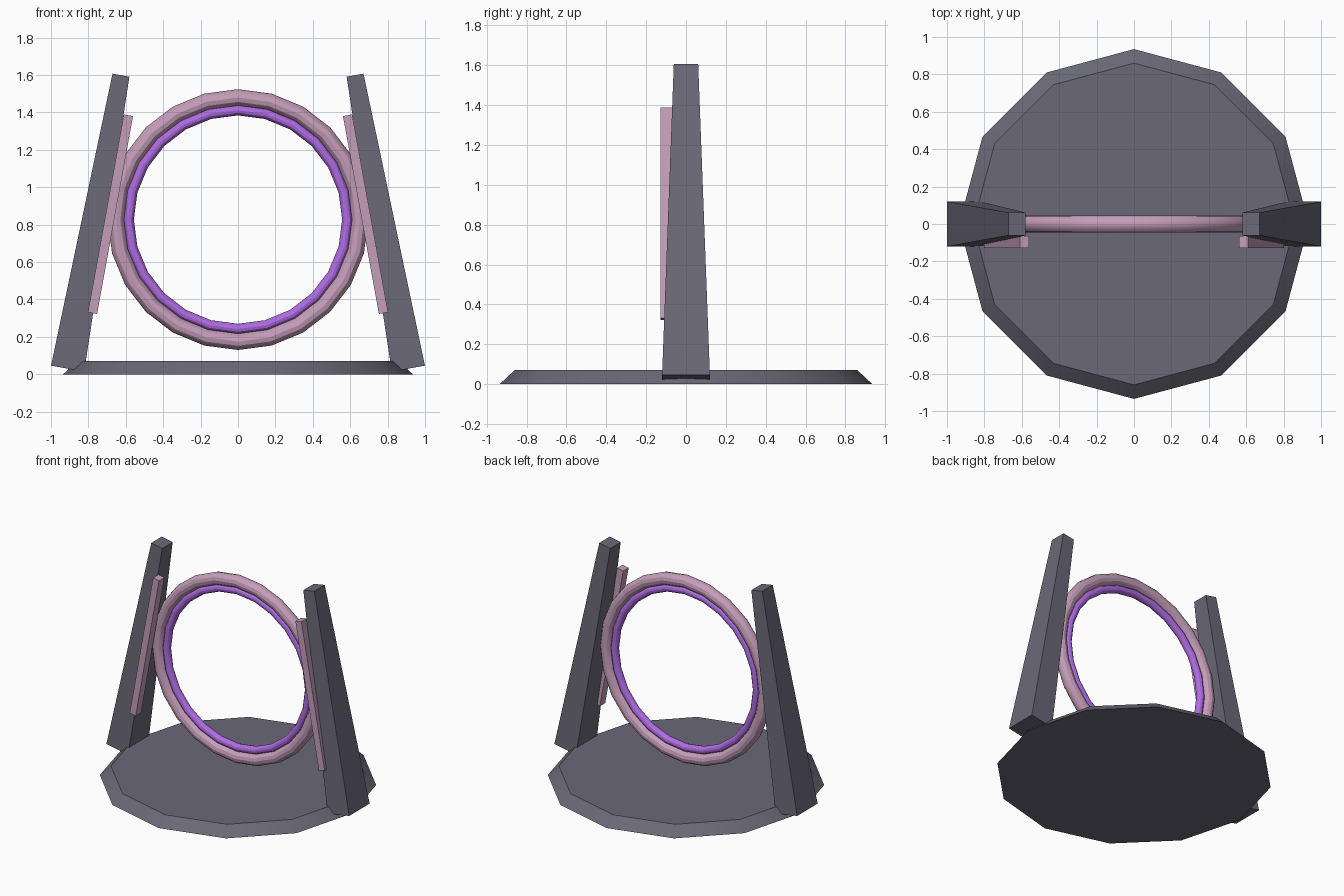
import bpy, bmesh, math
from mathutils import Matrix, Vector

if "Cube" in bpy.data.objects:
    bpy.data.objects.remove(bpy.data.objects["Cube"], do_unlink=True)

TILT = math.radians(10.3)


def material(name, color):
    m = bpy.data.materials.new(name)
    m.use_nodes = True
    m.diffuse_color = (*color, 1)
    m.node_tree.nodes["Principled BSDF"].inputs["Base Color"].default_value = (*color, 1)
    return m


slate = material("slate grey", (0.145, 0.14, 0.185))
pink = material("dusty pink", (0.56, 0.34, 0.49))
violet = material("violet", (0.43, 0.15, 0.76))


def finish(obj, name, mat):
    obj.name = obj.data.name = name
    obj.data.materials.append(mat)
    bpy.ops.object.select_all(action="DESELECT")
    obj.select_set(True)
    bpy.context.view_layer.objects.active = obj
    bpy.ops.object.shade_smooth_by_angle(angle=math.radians(30))


def ring(name, mat, major, minor):
    bpy.ops.mesh.primitive_torus_add(
        major_radius=major, minor_radius=minor, major_segments=24, minor_segments=12,
        location=(0, 0, 0.827), rotation=(math.pi / 2, 0, 0))
    finish(bpy.context.object, name, mat)


def leaning_bar(name, mat, side, foot, length, size, top_scale=1.0):
    """Box standing on foot, tapered towards the top and leaning to the middle."""
    bm = bmesh.new()
    bmesh.ops.create_cube(bm, size=1)
    for v in bm.verts:
        s = top_scale if v.co.z > 0 else 1.0
        v.co = Vector((v.co.x * size[0] * s, v.co.y * size[1] * s, (v.co.z + 0.5) * length))
    place = Matrix.Translation((side * foot[0], foot[1], foot[2]))
    bm.transform(place @ Matrix.Rotation(-side * TILT, 4, "Y"))
    mesh = bpy.data.meshes.new(name)
    bm.to_mesh(mesh)
    bm.free()
    obj = bpy.data.objects.new(name, mesh)
    bpy.context.collection.objects.link(obj)
    finish(obj, name, mat)


# Twelve-sided base with a sloping rim
bpy.ops.mesh.primitive_cone_add(vertices=12, radius1=0.935, radius2=0.86, depth=0.07,
                                location=(0, 0, 0.035))
finish(bpy.context.object, "base", slate)

# Upright ring with a glowing inner band
ring("outer_ring", pink, 0.652, 0.045)
ring("inner_ring", violet, 0.585, 0.028)

# Leaning pylons, each with a light strip on the front
for side, label in ((1, "left"), (-1, "right")):
    leaning_bar(label + "_pylon", slate, side, (0.911, 0, 0.03), 1.595, (0.18, 0.24), 0.51)
    leaning_bar(label + "_strip", pink, side, (0.778, -0.095, 0.327), 1.075, (0.05, 0.064))
